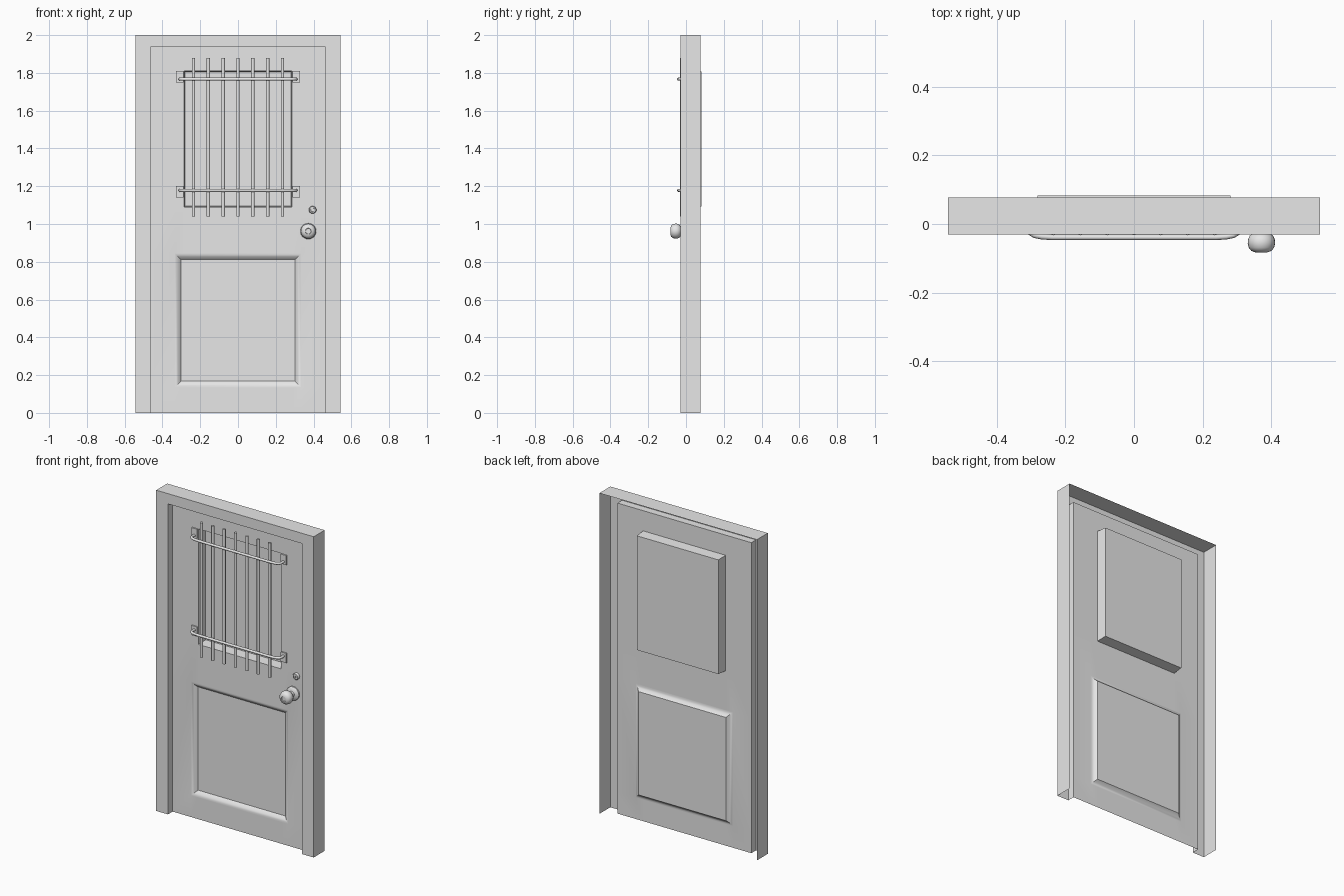
import bpy, bmesh, math
from mathutils import Vector

if "Cube" in bpy.data.objects:
    bpy.data.objects.remove(bpy.data.objects["Cube"], do_unlink=True)

grey = bpy.data.materials.new("light grey paint")
grey.use_nodes = True
COLOUR = (0.8, 0.8, 0.8, 1)
grey.diffuse_color = COLOUR
grey.node_tree.nodes["Principled BSDF"].inputs["Base Color"].default_value = COLOUR

FRONT, BACK, SHEET = -0.03, 0.078, 0.016
FRAME_X, DOOR_X, DOOR_TOP = 0.543, 0.462, 1.936


def finish(name, bm, angle=30, sheet=False):
    """Turn a bmesh into a shaded object; open sheets are turned to face the front."""
    bmesh.ops.remove_doubles(bm, verts=bm.verts, dist=0.0001)
    bmesh.ops.recalc_face_normals(bm, faces=bm.faces)
    if sheet and sum(f.normal.y * f.calc_area() for f in bm.faces) > 0:
        bmesh.ops.reverse_faces(bm, faces=bm.faces)
    mesh = bpy.data.meshes.new(name)
    bm.to_mesh(mesh)
    bm.free()
    mesh.materials.append(grey)
    ob = bpy.data.objects.new(name, mesh)
    bpy.context.collection.objects.link(ob)
    bpy.ops.object.select_all(action="DESELECT")
    ob.select_set(True)
    bpy.context.view_layer.objects.active = ob
    bpy.ops.object.shade_smooth_by_angle(angle=math.radians(angle))
    return ob


def loft(bm, loops, closed):
    """Bridge successive point loops with quads."""
    rows = [[bm.verts.new(p) for p in loop] for loop in loops]
    n = len(rows[0])
    for a, b in zip(rows, rows[1:]):
        for i in range(n if closed else n - 1):
            j = (i + 1) % n
            bm.faces.new((a[i], a[j], b[j], b[i]))
    return rows


def rect(x, z0, z1, y):
    return [(-x, y, z0), (x, y, z0), (x, y, z1), (-x, y, z1)]


def lathe(name, x, z, profile, steps=24):
    """Revolve (radius, y) points about an axis running front to back."""
    bm = bmesh.new()
    verts = [bm.verts.new((x + r, y, z)) for r, y in profile]
    edges = [bm.edges.new(pair) for pair in zip(verts, verts[1:])]
    bmesh.ops.spin(bm, geom=verts + edges, cent=(x, 0, z), axis=(0, 1, 0),
                   angle=math.tau, steps=steps)
    finish(name, bm, 40)


# Door frame: open-backed shell with outer wall, front face and reveal
bm = bmesh.new()
section = [(FRAME_X, 2, BACK), (FRAME_X, 2, FRONT),
           (DOOR_X, DOOR_TOP, FRONT), (DOOR_X, DOOR_TOP, SHEET)]
loft(bm, [[(-x, y, 0), (-x, y, z), (x, y, z), (x, y, 0)] for x, z, y in section], False)
finish("door_frame", bm, sheet=True)

# Door sheet with window recess and sunken lower panel
WIN_X, WIN_Z0, WIN_Z1 = 0.285, 1.09, 1.81
PAN_X, PAN_Z0, PAN_Z1 = 0.335, 0.135, 0.845
bm = bmesh.new()
bands = [(0, PAN_Z0, 0), (PAN_Z0, PAN_Z1, PAN_X), (PAN_Z1, WIN_Z0, 0),
         (WIN_Z0, WIN_Z1, WIN_X), (WIN_Z1, DOOR_TOP, 0)]
cuts = [-DOOR_X, -PAN_X, -WIN_X, WIN_X, PAN_X, DOOR_X]
for z0, z1, hole in bands:
    for x0, x1 in zip(cuts, cuts[1:]):
        if abs(x0 + x1) / 2 < hole:
            continue
        bm.faces.new([bm.verts.new(p) for p in
                      ((x0, SHEET, z0), (x1, SHEET, z0), (x1, SHEET, z1), (x0, SHEET, z1))])
rows = loft(bm, [rect(WIN_X, WIN_Z0, WIN_Z1, SHEET),
                 rect(WIN_X - 0.004, WIN_Z0 + 0.004, WIN_Z1 - 0.004, 0.083)], True)
bm.faces.new(rows[-1])
slope = [(0, 0), (0.008, 0.002), (0.018, 0.008), (0.027, 0.015), (0.033, 0.022)]
rows = loft(bm, [rect(PAN_X - d, PAN_Z0 + d, PAN_Z1 - d, SHEET + y) for d, y in slope], True)
bm.faces.new(rows[-1])
finish("door_sheet", bm, 25, sheet=True)

# Vertical window bars
for i in range(7):
    bm = bmesh.new()
    bmesh.ops.create_cone(bm, cap_ends=True, segments=12, radius1=0.009, radius2=0.009, depth=0.84)
    bmesh.ops.translate(bm, verts=bm.verts, vec=((i - 3) * 0.0785, -0.024, 1.46))
    finish(f"window_bar_{i + 1}", bm, 40)

# Bent horizontal rails with mounting plates
half = [(0.307, 0.012), (0.307, -0.016), (0.302, -0.026), (0.29, -0.033),
        (0.27, -0.037), (0.24, -0.039)]
path = [(-x, y) for x, y in half] + half[::-1]
for level, rail_z, plate_z in (("upper", 1.767, 1.78), ("lower", 1.178, 1.17)):
    curve = bpy.data.curves.new(f"{level}_rail", "CURVE")
    curve.dimensions = "3D"
    curve.bevel_depth = 0.008
    curve.bevel_resolution = 3
    curve.use_fill_caps = True
    spline = curve.splines.new("POLY")
    spline.points.add(len(path) - 1)
    for point, (x, y) in zip(spline.points, path):
        point.co = (x, y, rail_z, 1)
    spline.use_smooth = True
    curve.materials.append(grey)
    bpy.context.collection.objects.link(bpy.data.objects.new(f"{level}_rail", curve))
    for side, s in (("left", 1), ("right", -1)):
        bm = bmesh.new()
        bmesh.ops.create_cube(bm, size=1)
        bmesh.ops.scale(bm, verts=bm.verts, vec=(0.038, 0.008, 0.06))
        bmesh.ops.translate(bm, verts=bm.verts, vec=(s * 0.308, SHEET - 0.004, plate_z))
        finish(f"{level}_{side}_plate", bm)

# Door knob with rosette, neck and keyhole button
lathe("door_knob", 0.372, 0.962, [
    (0.042, SHEET), (0.042, 0.008), (0.036, 0.002), (0.018, -0.002), (0.016, -0.022),
    (0.025, -0.028), (0.034, -0.034), (0.039, -0.045), (0.04, -0.056), (0.037, -0.069),
    (0.03, -0.078), (0.02, -0.082), (0.016, -0.083), (0.014, -0.079), (0, -0.079)])

# Deadbolt cylinder
lathe("deadbolt", 0.395, 1.075, [
    (0.02, SHEET), (0.02, 0.004), (0.017, 0.0), (0.011, 0.0), (0.01, 0.003), (0, 0.003)])

# Key slots on both locks
for name, x, y, z in (("knob_key_slot", 0.372, -0.08, 0.962), ("deadbolt_key_slot", 0.395, 0.002, 1.075)):
    bm = bmesh.new()
    bmesh.ops.create_cube(bm, size=1)
    bmesh.ops.scale(bm, verts=bm.verts, vec=(0.003, 0.003, 0.012))
    bmesh.ops.translate(bm, verts=bm.verts, vec=Vector((x, y, z)))
    finish(name, bm)
